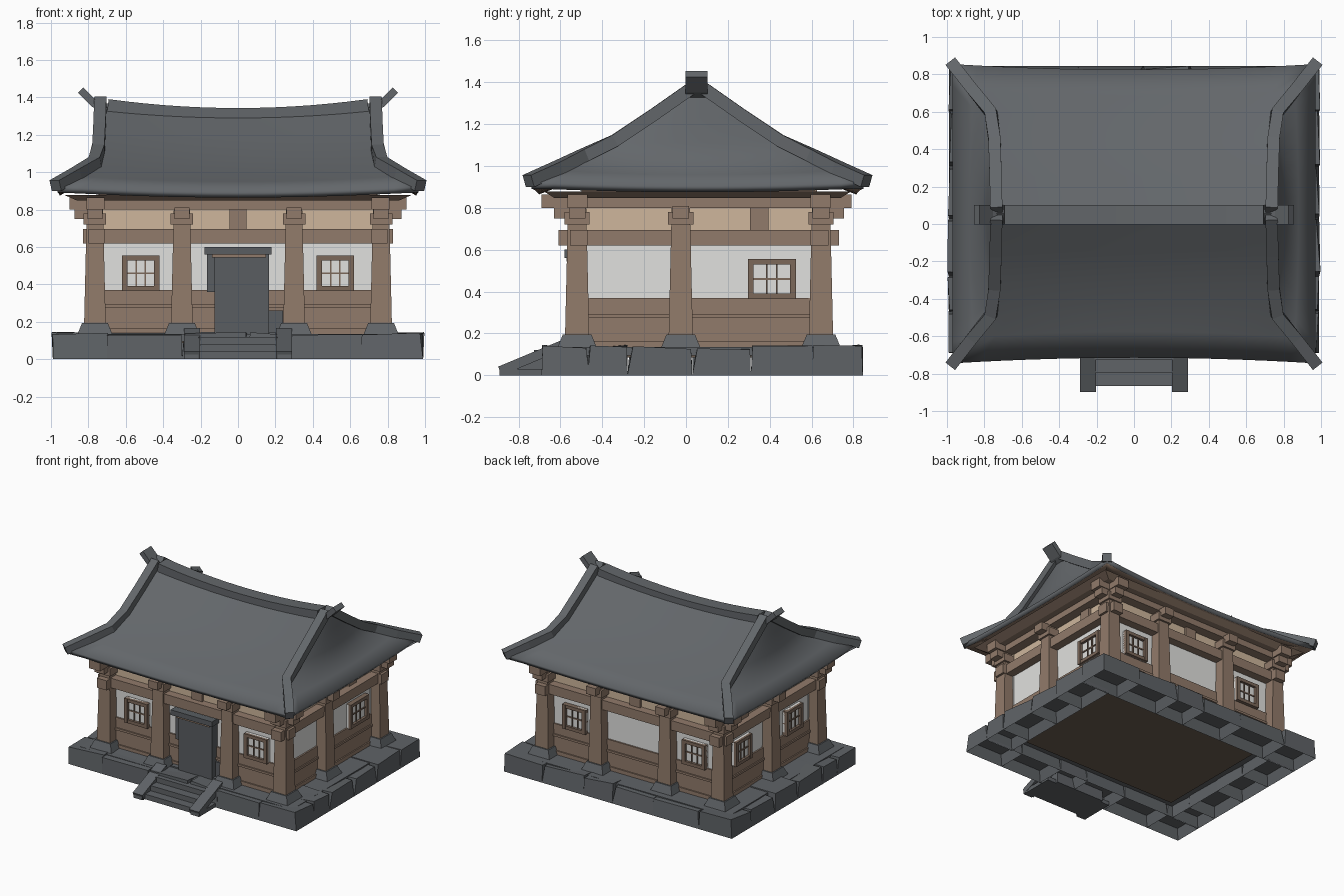
import bpy, bmesh, random
from mathutils import Vector

random.seed(4)
if "Cube" in bpy.data.objects:
    bpy.data.objects.remove(bpy.data.objects["Cube"])


def material(name, rgb):
    m = bpy.data.materials.new(name)
    m.use_nodes = True
    m.diffuse_color = (*rgb, 1)
    m.node_tree.nodes["Principled BSDF"].inputs["Base Color"].default_value = (*rgb, 1)
    return m


ROOF = material("roof_grey", (0.125, 0.135, 0.145))
STONE = material("stone_grey", (0.115, 0.125, 0.135))
WOOD = material("brown_wood", (0.285, 0.197, 0.145))
TRIM = material("dark_wood", (0.2, 0.138, 0.102))
PLASTER = material("white_plaster", (0.75, 0.75, 0.735))
FRIEZE = material("beige_panel", (0.62, 0.47, 0.335))
DOOR = material("door_grey", (0.1, 0.11, 0.12))
FLOOR = material("floor_brown", (0.15, 0.108, 0.08))


def finish(name, bm, *mats):
    mesh = bpy.data.meshes.new(name)
    bm.to_mesh(mesh)
    bm.free()
    for m in mats:
        mesh.materials.append(m)
    ob = bpy.data.objects.new(name, mesh)
    bpy.context.collection.objects.link(ob)
    return ob


def block(name, a, b, mat, top=(1, 1), jitter=0.0, hollow=False):
    """Box between two corners, with optional tapered top and hollowed underside."""
    a, b = Vector(a), Vector(b)
    mid = (a + b) / 2
    bm = bmesh.new()
    bmesh.ops.create_cube(bm, size=1)
    for v in bm.verts:
        s = top if v.co.z > 0 else (1, 1)
        v.co = Vector((mid.x + v.co.x * abs(b.x - a.x) * s[0],
                       mid.y + v.co.y * abs(b.y - a.y) * s[1],
                       mid.z + v.co.z * abs(b.z - a.z)))
        if jitter and v.co.z > mid.z:
            v.co += Vector(random.uniform(-jitter, jitter) for _ in range(3))
    if hollow:
        under = min(bm.faces, key=lambda f: f.calc_center_median().z)
        bmesh.ops.inset_individual(bm, faces=[under], thickness=0.035)
        for v in under.verts:
            v.co.z += 0.08
    return finish(name, bm, mat)


def bar(name, path, width, height, mat):
    """Rectangular rail swept along a path whose points lie on its underside."""
    bm = bmesh.new()
    pts = [Vector(p) for p in path]
    rings = []
    for i, p in enumerate(pts):
        d = pts[min(i + 1, len(pts) - 1)] - pts[max(i - 1, 0)]
        side = Vector((-d.y, d.x, 0)).normalized() * width / 2
        up = side.cross(d).normalized() * height
        if up.z < 0:
            up = -up
        rings.append([bm.verts.new(q) for q in (p - side, p + side, p + side + up, p - side + up)])
    for r, s in zip(rings, rings[1:]):
        for k in range(4):
            bm.faces.new((r[k], r[(k + 1) % 4], s[(k + 1) % 4], s[k]))
    bm.faces.new(rings[0])
    bm.faces.new(rings[-1])
    bmesh.ops.recalc_face_normals(bm, faces=bm.faces)
    return finish(name, bm, mat)


CY = 0.055   # depth centre of the building
# Each wall maps distance along it and distance outwards to x, y
WALLS = {
    "front": lambda u, d: (u, -0.49 - d),
    "back": lambda u, d: (u, 0.615 + d),
    "left": lambda u, d: (0.735 + d, u),
    "right": lambda u, d: (-0.735 - d, u),
}


def on_wall(name, wall, u, d, z, mat, **kw):
    f = WALLS[wall]
    return block(f"{wall}_{name}", (*f(u[0], d[0]), z[0]), (*f(u[1], d[1]), z[1]), mat, **kw)


# Stone base: a ring of rough hollow blocks around a slab
def stone_run(name, cuts, place):
    for i, (s, e) in enumerate(zip(cuts, cuts[1:])):
        (x0, y0), (x1, y1) = place(s, e)
        block(f"{name}_stone_{i}", (x0, y0, 0), (x1, y1, 0.135), STONE,
              top=(0.96, 0.9), jitter=0.012, hollow=True)


long_cuts = [-0.99, -0.7, -0.3, 0.05, 0.3, 0.66, 0.99]
short_cuts = [-0.47, -0.28, 0.03, 0.31, 0.61]
stone_run("front", long_cuts, lambda s, e: ((s, -0.69), (e, -0.46)))
stone_run("back", long_cuts, lambda s, e: ((s, 0.60), (e, 0.845)))
stone_run("left", short_cuts, lambda s, e: ((0.75, s), (0.99, e)))
stone_run("right", short_cuts, lambda s, e: ((-0.99, s), (-0.75, e)))
block("base_slab", (-0.92, -0.64, 0.095), (0.92, 0.79, 0.135), STONE)
block("floor_underside", (-0.7, -0.42, 0.086), (0.7, 0.53, 0.0955), FLOOR)

# Front steps with sloping cheek stones
for i in range(3):
    block(f"step_{i}", (-0.21, -0.865 + 0.07 * i, 0), (0.21, -0.6, 0.04 * (i + 1)), STONE)
for s in (-1, 1):
    bar("step_cheek", [(s * 0.245, -0.88, 0), (s * 0.245, -0.58, 0.125)], 0.085, 0.045, STONE)
    block("cheek_foot", (s * 0.21, -0.89, 0), (s * 0.285, -0.62, 0.03), STONE)

# Walls, panels and friezes
for wall in WALLS:
    span = (-0.74, 0.74) if wall in ("front", "back") else (-0.49, 0.615)
    on_wall("plaster", wall, span, (-0.03, 0), (0.13, 0.64), PLASTER)
    on_wall("lower_panel", wall, span, (0, 0.012), (0.13, 0.37), WOOD)
    on_wall("panel_ledge", wall, span, (0, 0.022), (0.275, 0.292), WOOD)
    on_wall("sill_board", wall, span, (0, 0.022), (0.135, 0.165), WOOD)
    on_wall("frieze", wall, span, (-0.03, 0.0), (0.68, 0.83), FRIEZE)
    on_wall("loft", wall, span, (-0.03, 0.01), (0.83, 0.95), WOOD)

# Flared wooden soffit under the eaves
block("soffit", (-0.86, -0.63, 0.848), (0.86, 0.74, 0.878), WOOD, top=(1.08, 1.07))

# Columns on stone footings, with bracket arms
MID = {"left": -0.025, "right": 0.05}
columns = [(sx * x, y) for x in (0.3, 0.765) for sx in (-1, 1) for y in (-0.52, 0.645)]
columns += [(0.765, MID["left"]), (-0.765, MID["right"])]
for x, y in columns:
    block("footing", (x - 0.095, y - 0.095, 0.13), (x + 0.095, y + 0.095, 0.195), STONE, top=(0.72, 0.72))
    block("column", (x - 0.058, y - 0.058, 0.18), (x + 0.058, y + 0.058, 0.82), WOOD, top=(0.74, 0.74))
for wall in WALLS:
    long_wall = wall in ("front", "back")
    spots = [-0.765, -0.3, 0.3, 0.765] if long_wall else [-0.52, MID[wall], 0.645]
    for u in spots:
        on_wall("bracket_arm", wall, (u - 0.04, u + 0.04), (0, 0.14), (0.75, 0.81), WOOD)
        on_wall("bracket_block", wall, (u - 0.06, u + 0.06), (0, 0.09), (0.72, 0.78), WOOD)
    low, high = ((-0.83, 0.83), (-0.9, 0.9)) if long_wall else ((-0.61, 0.73), (-0.69, 0.79))
    on_wall("lower_beam", wall, low, (-0.02, 0.065), (0.62, 0.695), WOOD)
    on_wall("upper_beam", wall, high, (-0.02, 0.075), (0.80, 0.865), WOOD)
    stud = 0.0 if long_wall else 0.35
    on_wall("frieze_stud", wall, (stud - 0.045, stud + 0.045), (0, 0.02), (0.69, 0.81), WOOD)


# Lattice windows
def window(wall, u, z=0.46, w=0.1, h=0.095):
    on_wall("window_pane", wall, (u - w, u + w), (0, 0.018), (z - h, z + h), PLASTER)
    for s in (-1, 1):
        on_wall("window_jamb", wall, (u + s * w, u + s * (w - 0.028)), (0, 0.04), (z - h, z + h), TRIM)
        on_wall("window_rail", wall, (u - w, u + w), (0, 0.038), (z + s * h, z + s * (h - 0.026)), TRIM)
        on_wall("lattice_post", wall, (u + s * 0.024 - 0.004, u + s * 0.024 + 0.004), (0, 0.026),
                (z - h, z + h), TRIM)
    on_wall("lattice_bar", wall, (u - w, u + w), (0, 0.024), (z - 0.005, z + 0.005), TRIM)


for wall, u in (("front", -0.52), ("front", 0.52), ("back", -0.52), ("back", 0.52),
                ("right", 0.38), ("right", -0.25)):
    window(wall, u)
window("left", 0.41, w=0.115)

# Door
on_wall("door_leaf", "front", (-0.125, 0.165), (0, 0.07), (0.13, 0.56), DOOR)
on_wall("door_edge", "front", (-0.165, -0.125), (0, 0.05), (0.36, 0.56), DOOR)
on_wall("door_side_plate", "front", (0.165, 0.24), (0, 0.027), (0.13, 0.26), DOOR)
on_wall("door_header", "front", (-0.18, 0.18), (0, 0.09), (0.56, 0.6), DOOR)
on_wall("door_lintel", "front", (-0.14, 0.15), (0, 0.08), (0.545, 0.562), WOOD)
on_wall("door_sill", "front", (-0.2, 0.2), (0, 0.06), (0.13, 0.145), STONE)

# Hip-and-gable roof: rows of (half width, half depth, height at the edge)
ROWS = [(0.97, 0.80, 0.925), (0.86, 0.66, 0.978), (0.76, 0.53, 1.04), (0.745, 0.38, 1.11),
        (0.74, 0.2, 1.23), (0.735, 0.0, 1.37)]
BULGE = [0, 0.02, 0.05, 0.045, 0.02, 0]   # outward swell of the gable ends
N = 14
bm = bmesh.new()


def add_grid(point):
    grid = [[bm.verts.new(point(i, 2 * k / N - 1)) for k in range(N + 1)] for i in range(len(ROWS))]
    for r, s in zip(grid, grid[1:]):
        for k in range(N):
            bm.faces.new((r[k], r[k + 1], s[k + 1], s[k]))


for s in (1, -1):
    def slope(i, u):
        x, d, z = ROWS[i]
        bow = (1 - u * u) * (0.03 if i < 2 else 0)
        sag = 0.028 if i < 2 else 0.04
        return (s * u * x, CY - s * (d - bow), z - sag * (1 - u * u))

    def gable(i, u):
        x, d, z = ROWS[i]
        arch = 1 - u * u
        return (s * (x + BULGE[i] * arch), CY + s * u * d, z - (0.02 * arch if i < 2 else 0))
    add_grid(slope)
    add_grid(gable)
bmesh.ops.remove_doubles(bm, verts=bm.verts, dist=0.0005)
bmesh.ops.dissolve_degenerate(bm, edges=bm.edges, dist=0.0005)
bmesh.ops.recalc_face_normals(bm, faces=bm.faces)
if sum(f.normal.z for f in bm.faces) < 0:
    bmesh.ops.reverse_faces(bm, faces=bm.faces)
for f in bm.faces:
    f.smooth = True
roof = finish("roof", bm, ROOF, WOOD)
roof.data.set_sharp_from_angle(angle=0.7)
shell = roof.modifiers.new("thickness", "SOLIDIFY")
shell.thickness = 0.035
shell.offset = -1
shell.material_offset = 1
shell.material_offset_rim = 0

# Hip rails down the gable edges, and the swept ridge with horned ends
for sx in (-1, 1):
    for sy in (-1, 1):
        path = [(sx * x, CY + sy * d, z - 0.015) for x, d, z in ROWS]
        tip = (sx * 0.97, CY + sy * 0.80, 0.9)
        bar("hip_rail", [tip] + path[1:], 0.065, 0.06, ROOF)
    bar("ridge_horn", [(sx * 0.72, CY - 0.005, 1.315), (sx * 0.78, CY - 0.005, 1.35),
                       (sx * 0.855, CY - 0.005, 1.425)], 0.105, 0.04, ROOF)
ridge = [(x / 20, CY - 0.005, 1.275 + 0.055 * abs(x / 15) ** 2) for x in range(-14, 15, 2)]
bar("ridge", ridge, 0.105, 0.068, ROOF)
